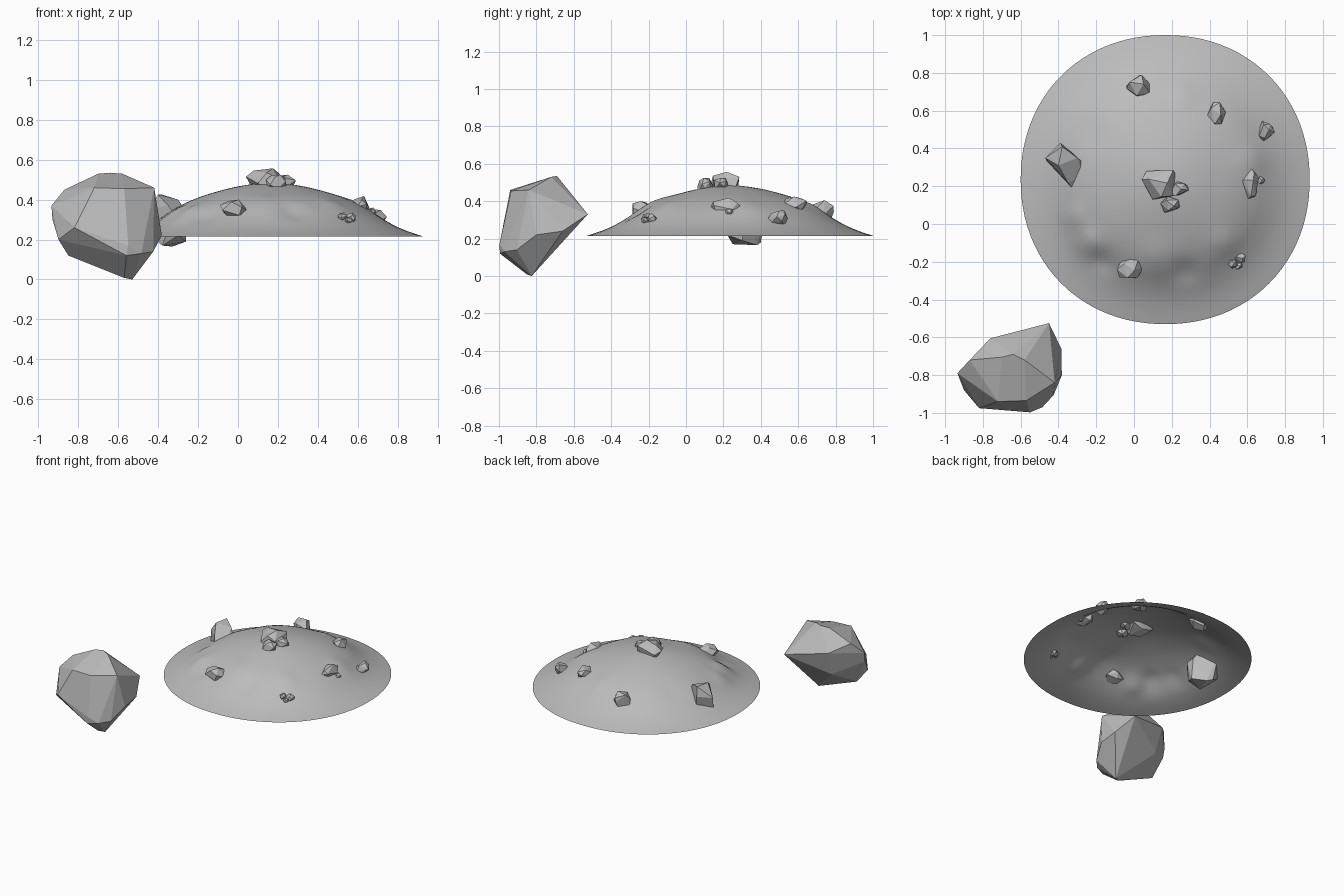
import bpy, bmesh, math, random
from mathutils import Vector

if "Cube" in bpy.data.objects:
    bpy.data.objects.remove(bpy.data.objects["Cube"])

grey = bpy.data.materials.new("stone grey")
grey.diffuse_color = (0.5, 0.5, 0.5, 1)
grey.use_nodes = True
grey.node_tree.nodes["Principled BSDF"].inputs["Base Color"].default_value = grey.diffuse_color


def add_object(name, bm, smooth=False):
    bmesh.ops.recalc_face_normals(bm, faces=bm.faces)
    mesh = bpy.data.meshes.new(name)
    bm.to_mesh(mesh)
    bm.free()
    for p in mesh.polygons:
        p.use_smooth = smooth
    mesh.materials.append(grey)
    ob = bpy.data.objects.new(name, mesh)
    bpy.context.collection.objects.link(ob)
    return ob


def hull(name, points):
    bm = bmesh.new()
    for p in points:
        bm.verts.new(p)
    res = bmesh.ops.convex_hull(bm, input=bm.verts)
    loose = [v for v in bm.verts if not v.link_faces]
    bmesh.ops.delete(bm, geom=loose, context='VERTS')
    # merge nearly coplanar triangles into facets
    bmesh.ops.dissolve_limit(bm, angle_limit=math.radians(8), verts=bm.verts, edges=bm.edges)
    return add_object(name, bm)


# mound: open, softly lumpy dome
CX, CY, R = 0.165, 0.235, 0.765
profile = [(0, .485), (.15, .469), (.30, .432), (.40, .396), (.48, .355),
           (.55, .310), (.62, .270), (.69, .240), (.765, .215)]
bumps = [(-.24, -.10, .07, .022), (-.16, -.20, .06, -.018), (-.32, .04, .06, .014),
         (.27, -.25, .06, -.018), (.48, -.10, .07, .012), (.62, .33, .08, .012),
         (.26, .68, .06, .010), (-.22, .48, .08, -.008), (.12, -.18, .09, .010)]


def profile_z(r):
    # smooth interpolation through the profile points
    n = len(profile)
    for i in range(n - 1):
        (r0, z0), (r1, z1) = profile[i], profile[i + 1]
        if r <= r1 or i == n - 2:
            def slope(k):
                if k == 0:
                    return 0
                a, b = profile[k - 1], profile[min(k + 1, n - 1)]
                return (b[1] - a[1]) / (b[0] - a[0])
            h = r1 - r0
            t = (r - r0) / h
            return ((2*t**3 - 3*t*t + 1) * z0 + (t**3 - 2*t*t + t) * h * slope(i)
                    + (3*t*t - 2*t**3) * z1 + (t**3 - t*t) * h * slope(i + 1))


bm = bmesh.new()
SEG, RINGS = 96, 36
rings = []
for i in range(1, RINGS + 1):
    r = R * i / RINGS
    ring = []
    for j in range(SEG):
        a = 2 * math.pi * j / SEG
        c, s = math.cos(a), math.sin(a)
        k = (abs(c) ** 2.1 + abs(s) ** 2.1) ** (-1 / 2.1)
        x, y = CX + r * k * c, CY + r * k * s
        z = profile_z(r)
        if i < RINGS:
            for bx, by, w, h in bumps:
                z += h * math.exp(-((x - bx) ** 2 + (y - by) ** 2) / (w * w))
        ring.append(bm.verts.new((x, y, z)))
    rings.append(ring)
top = bm.verts.new((CX, CY, profile_z(0)))
for j in range(SEG):
    n = (j + 1) % SEG
    bm.faces.new((top, rings[0][j], rings[0][n]))
    for a, b in zip(rings, rings[1:]):
        bm.faces.new((a[j], b[j], b[n], a[n]))
mound = add_object("mound", bm, True)
if mound.data.polygons[0].normal.z < 0:
    mound.data.flip_normals()

# large faceted boulder beside the mound
hull("large_boulder", [
    (-.45, -.525, .33), (-.70, -.705, .53), (-.64, -.69, .535), (-.58, -.72, .53),
    (-.42, -.84, .46), (-.72, -.94, .46), (-.57, -.935, .455), (-.55, -.997, .17),
    (-.82, -.975, .26), (-.90, -.88, .20), (-.935, -.79, .37), (-.93, -.80, .30),
    (-.87, -.72, .45), (-.76, -.605, .39), (-.385, -.66, .24), (-.382, -.80, .22),
    (-.425, -.905, .14), (-.485, -.97, .13), (-.53, -.825, .0), (-.57, -.85, .008),
    (-.85, -.82, .12), (-.75, -.66, .21), (-.56, -.995, .12)])


def stone(name, lo, hi, seed, count=15):
    # jittered sphere points, hulled and fitted to a bounding box
    rnd = random.Random(seed)
    pts = []
    for i in range(count):
        z = 1 - 2 * (i + .5) / count
        a = i * 2.39996 + rnd.uniform(-.5, .5)
        q = math.sqrt(1 - z * z)
        pts.append(Vector((q * math.cos(a), q * math.sin(a), z)) * rnd.uniform(.85, 1.1))
    mn = [min(p[k] for p in pts) for k in range(3)]
    mx = [max(p[k] for p in pts) for k in range(3)]
    hull(name, [[lo[k] + (p[k] - mn[k]) / (mx[k] - mn[k]) * (hi[k] - lo[k])
                 for k in range(3)] for p in pts])


# small stones embedded in the mound (low corner, high corner)
stones = [
    ("back_stone", (-.04, .67, .28), (.09, .79, .405)),
    ("back_right_stone", (.385, .525, .345), (.485, .645, .425)),
    ("far_right_stone", (.655, .435, .26), (.745, .545, .35)),
    ("right_stone", (.565, .13, .33), (.66, .295, .418)),
    ("right_pebble", (.65, .21, .325), (.69, .255, .36)),
    ("front_right_pebble_a", (.53, -.21, .275), (.59, -.15, .335)),
    ("front_right_pebble_b", (.50, -.235, .29), (.55, -.19, .335)),
    ("front_right_pebble_c", (.535, -.24, .28), (.575, -.20, .315)),
    ("front_stone", (-.09, -.285, .305), (.055, -.175, .40)),
    ("top_stone", (.04, .13, .43), (.22, .285, .557)),
    ("top_pebble_right", (.18, .15, .45), (.29, .225, .525)),
    ("top_pebble_front", (.14, .06, .44), (.24, .145, .525)),
]
for i, (name, lo, hi) in enumerate(stones):
    stone(name, lo, hi, 20 + i, 13)

# tall left stone, poking through the sheet
hull("left_stone", [
    (-.47, .35, .34), (-.39, .43, .36), (-.38, .41, .425), (-.40, .31, .425),
    (-.30, .35, .40), (-.26, .32, .34), (-.265, .25, .34), (-.32, .18, .33),
    (-.35, .22, .37), (-.46, .33, .24), (-.38, .25, .17), (-.33, .38, .165),
    (-.26, .30, .19), (-.37, .40, .18), (-.30, .22, .22)])
